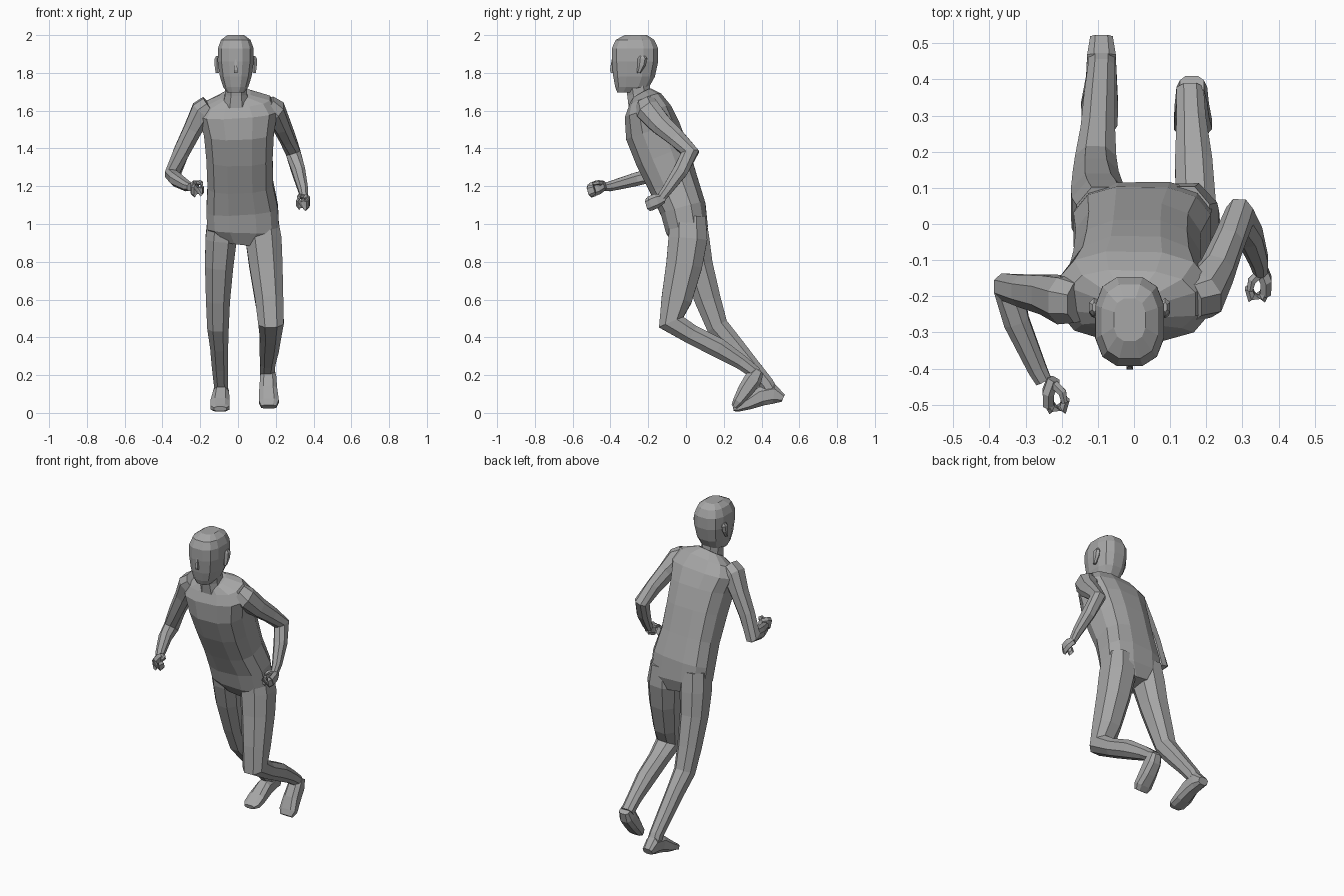
import bpy, bmesh, math
from mathutils import Vector

skin = bpy.data.materials.new("plain grey")
skin.diffuse_color = (0.38, 0.38, 0.38, 1)


def loft(name, rings, n=8, e=0.85, flat=False):
    """Skin elliptical rings (x, y, z, half width, half depth) along a path.
    Rings are square to the path, or horizontal when flat is set."""
    bm = bmesh.new()
    P = [Vector(r[:3]) for r in rings]
    loops = []
    for i, r in enumerate(rings):
        t = Vector((0, 0, 0))
        if i > 0:
            t += (P[i] - P[i - 1]).normalized()
        if i < len(P) - 1:
            t += (P[i + 1] - P[i]).normalized()
        t = Vector((0, 0, 1)) if flat else t.normalized()
        u = Vector((1, 0, 0))
        u = (u - t * u.dot(t)).normalized()
        v = t.cross(u)
        loop = []
        for k in range(n):
            a = 2 * math.pi * (k + 0.5) / n
            c, s = math.cos(a), math.sin(a)
            c = math.copysign(abs(c) ** e, c)
            s = math.copysign(abs(s) ** e, s)
            loop.append(bm.verts.new(P[i] + u * c * r[3] + v * s * r[4]))
        loops.append(loop)
    for A, B in zip(loops, loops[1:]):
        for k in range(n):
            j = (k + 1) % n
            bm.faces.new((A[k], A[j], B[j], B[k]))
    bm.faces.new(loops[0][::-1])
    bm.faces.new(loops[-1])
    bmesh.ops.recalc_face_normals(bm, faces=bm.faces)
    me = bpy.data.meshes.new(name)
    bm.to_mesh(me)
    bm.free()
    me.materials.append(skin)
    ob = bpy.data.objects.new(name, me)
    bpy.context.collection.objects.link(ob)
    return ob


# Torso leaning forward
loft("torso", [
    (0.02, 0.015, 0.90, 0.11, 0.08), (0.028, 0.005, 0.97, 0.195, 0.115),
    (0.022, -0.015, 1.08, 0.195, 0.125), (0.012, -0.065, 1.21, 0.178, 0.135),
    (0.008, -0.125, 1.36, 0.18, 0.15), (0.005, -0.175, 1.49, 0.19, 0.152),
    (0.0, -0.2, 1.59, 0.215, 0.13), (-0.005, -0.215, 1.65, 0.18, 0.095),
    (-0.01, -0.235, 1.685, 0.08, 0.06)], 12, 0.75)

# Neck and head
loft("neck", [(-0.01, -0.235, 1.63, 0.075, 0.075), (-0.01, -0.25, 1.69, 0.062, 0.066),
              (-0.01, -0.26, 1.77, 0.065, 0.07)], 8)
loft("head", [
    (-0.012, -0.315, 1.695, 0.045, 0.05), (-0.012, -0.285, 1.725, 0.068, 0.092),
    (-0.012, -0.275, 1.78, 0.086, 0.113), (-0.012, -0.27, 1.86, 0.098, 0.126),
    (-0.012, -0.27, 1.93, 0.097, 0.126), (-0.012, -0.27, 1.975, 0.08, 0.105),
    (-0.012, -0.265, 2.0, 0.045, 0.06)], 12, 0.75, True)
loft("nose", [(-0.012, -0.388, 1.80, 0.013, 0.014), (-0.012, -0.39, 1.815, 0.013, 0.018),
              (-0.012, -0.388, 1.87, 0.006, 0.008)], 4, 1, True)
for side, x in (("left", 0.086), ("right", -0.11)):
    loft(side + "_ear", [(x, -0.25, 1.80, 0.010, 0.010), (x, -0.235, 1.84, 0.016, 0.022),
                         (x, -0.23, 1.875, 0.016, 0.026), (x, -0.23, 1.89, 0.006, 0.014)], 6, 1, True)

# Forward leg with the knee bent
loft("left_leg", [
    (0.13, 0.01, 1.04, 0.085, 0.10), (0.135, 0.01, 0.92, 0.102, 0.11),
    (0.148, -0.01, 0.78, 0.094, 0.102), (0.165, -0.05, 0.6, 0.08, 0.086),
    (0.175, -0.078, 0.48, 0.072, 0.075), (0.172, 0.03, 0.415, 0.06, 0.055),
    (0.165, 0.17, 0.345, 0.055, 0.056), (0.158, 0.29, 0.27, 0.043, 0.042),
    (0.155, 0.37, 0.21, 0.04, 0.035)], 8)
loft("left_foot", [
    (0.16, 0.385, 0.225, 0.035, 0.03), (0.16, 0.357, 0.18, 0.045, 0.05),
    (0.16, 0.315, 0.12, 0.05, 0.044), (0.163, 0.275, 0.06, 0.056, 0.03),
    (0.163, 0.255, 0.032, 0.042, 0.018)], 8, 0.7)

# Trailing leg pushing off the ground
loft("right_leg", [
    (-0.08, 0.01, 1.04, 0.085, 0.10), (-0.09, 0.03, 0.92, 0.088, 0.10),
    (-0.1, 0.06, 0.78, 0.08, 0.088), (-0.106, 0.115, 0.6, 0.068, 0.074),
    (-0.106, 0.165, 0.46, 0.061, 0.062), (-0.1, 0.25, 0.36, 0.051, 0.056),
    (-0.095, 0.345, 0.25, 0.046, 0.047), (-0.09, 0.425, 0.155, 0.04, 0.042),
    (-0.09, 0.455, 0.105, 0.04, 0.04)], 8)
loft("right_foot", [
    (-0.09, 0.515, 0.078, 0.033, 0.022), (-0.09, 0.465, 0.10, 0.042, 0.055),
    (-0.09, 0.40, 0.088, 0.045, 0.053), (-0.095, 0.33, 0.05, 0.054, 0.035),
    (-0.095, 0.275, 0.027, 0.052, 0.022), (-0.095, 0.25, 0.021, 0.035, 0.013)], 8, 0.7)

# Arm swung back
loft("left_arm", [
    (0.15, -0.21, 1.625, 0.06, 0.06), (0.19, -0.195, 1.595, 0.068, 0.07),
    (0.23, -0.13, 1.525, 0.05, 0.06), (0.262, -0.05, 1.455, 0.044, 0.05),
    (0.292, 0.022, 1.378, 0.042, 0.05), (0.32, -0.03, 1.28, 0.038, 0.042),
    (0.345, -0.1, 1.18, 0.028, 0.03), (0.35, -0.13, 1.14, 0.021, 0.026)], 8)
# Arm swung forward
loft("right_arm", [
    (-0.15, -0.215, 1.625, 0.06, 0.06), (-0.19, -0.21, 1.595, 0.066, 0.07),
    (-0.24, -0.195, 1.5, 0.052, 0.058), (-0.3, -0.185, 1.38, 0.046, 0.048),
    (-0.348, -0.175, 1.26, 0.042, 0.05), (-0.325, -0.27, 1.235, 0.038, 0.038),
    (-0.268, -0.4, 1.2, 0.028, 0.028), (-0.25, -0.435, 1.195, 0.024, 0.022)], 8)


# Loosely closed fists: palm, curled fingers and thumb
def fist(side, x, y, z, s):
    def part(name, pts, n):
        loft(side + name, [(x + s * p[0], y + p[1], z + p[2], p[3], p[4]) for p in pts], n)
    part("_palm", [(0.0, 0.045, 0.02, 0.02, 0.024), (0.015, 0.01, 0.008, 0.018, 0.038),
                   (0.015, -0.025, -0.006, 0.016, 0.038)], 6)
    part("_fingers", [(0.015, -0.015, -0.006, 0.014, 0.036), (0.005, -0.036, -0.012, 0.015, 0.036),
                      (-0.025, -0.036, -0.012, 0.015, 0.032), (-0.033, -0.01, -0.004, 0.012, 0.026)], 6)
    part("_thumb", [(0.0, 0.03, 0.03, 0.014, 0.014), (-0.024, 0.008, 0.032, 0.013, 0.013),
                    (-0.03, -0.02, 0.026, 0.009, 0.009)], 6)


fist("left", 0.35, -0.165, 1.115, 1)
fist("right", -0.222, -0.474, 1.187, -1)
